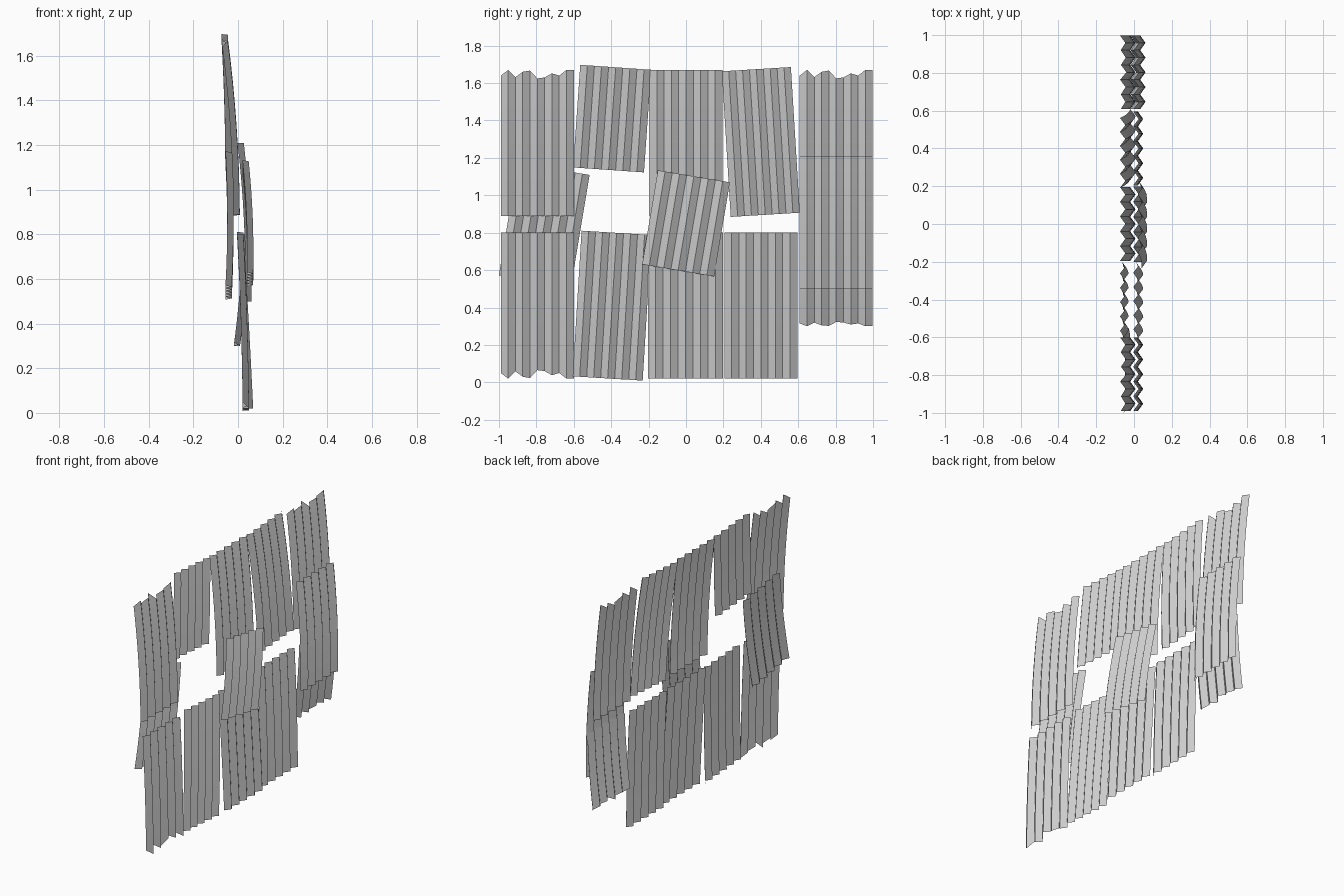
import bpy, math

if "Cube" in bpy.data.objects:
    bpy.data.objects.remove(bpy.data.objects["Cube"])

RIDGE = 0.014      # half depth of the corrugation
FOLDS = 10         # flat facets across one sheet
ROWS = 8           # bend segments along the height
TORN = [.03, 0, .038, .01, .003, .045, .04, .018, .03, 0, 0]


def sheet(name, cy, cz, width, height, bend, tilt=0, torn=0, torn_end=None):
    """Corrugated sheet in the YZ plane; bend = x at bottom, middle, top."""
    b, m, t = bend
    c, s = math.cos(math.radians(tilt)), math.sin(math.radians(tilt))
    verts, faces = [], []
    for r in range(ROWS + 1):
        v = r / ROWS
        for i in range(FOLDS + 1):
            z = (v - 0.5) * height
            # ragged edge on the end row
            if torn_end == "top" and r == ROWS:
                z -= TORN[i] * torn
            if torn_end == "bottom" and r == 0:
                z += TORN[i] * torn
            w = z / height + 0.5
            y = (i / FOLDS - 0.5) * width
            x = b * 2 * (w - .5) * (w - 1) + m * 4 * w * (1 - w) + t * 2 * w * (w - .5)
            x += RIDGE if i % 2 else -RIDGE
            verts.append((x, cy + y * c - z * s, cz + y * s + z * c))
    n = FOLDS + 1
    for r in range(ROWS):
        for i in range(FOLDS):
            a = r * n + i
            faces.append((a, a + 1, a + n + 1, a + n))
    me = bpy.data.meshes.new(name)
    me.from_pydata(verts, [], faces)
    ob = bpy.data.objects.new(name, me)
    bpy.context.collection.objects.link(ob)
    return ob


UP = (-.006, -.021, -.06)     # upper sheets lean back
LOW = (.035, .027, .010)      # lower sheets flare forward

# Upper row
sheet("upper_sheet_1", -.795, 1.28, .39, .78, UP, 0, 1, "top")
sheet("upper_sheet_2", -.395, 1.41, .38, .55, (-.043, -.048, -.06), -4)
sheet("upper_sheet_3", 0, 1.28, .39, .78, UP)
sheet("upper_sheet_4", .40, 1.285, .37, .78, UP, 3.5)
sheet("upper_sheet_5", .803, 1.28, .39, .78, UP, 0, 1, "top")

# Lower row
sheet("lower_sheet_1", -.795, .41, .39, .78, LOW, 0, 1, "bottom")
sheet("lower_sheet_2", -.395, .41, .375, .78, LOW, -3.5)
sheet("lower_sheet_3", -.002, .41, .40, .78, (.054, .034, .010))
sheet("lower_sheet_4", .40, .41, .39, .78, LOW)
sheet("lower_sheet_5", .803, .55, .39, .50, (-.005, .022, .036), 0, .5, "bottom")

# Patch sheets bridging the rows
sheet("patch_left", -.758, .84, .39, .61, (-.042, -.034, -.042), -9.5)
sheet("patch_center", 0, .85, .39, .51, (.054, .052, .034), -9.5)
sheet("patch_right", .803, .855, .39, .71, (.046, .041, .012))
